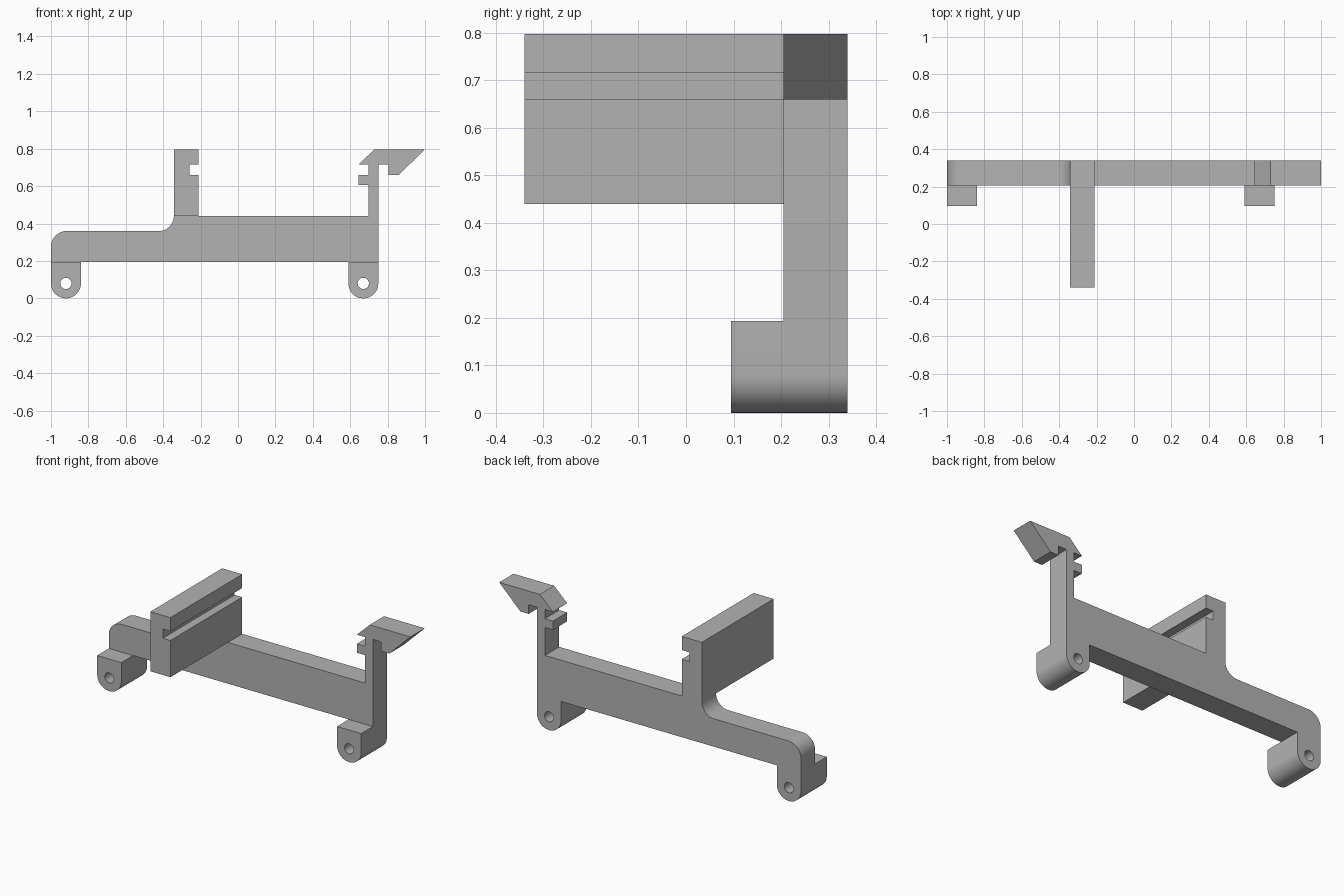
import bpy
import bmesh
from math import pi, cos, sin, radians

cube = bpy.data.objects.get("Cube")
if cube:
    bpy.data.objects.remove(cube, do_unlink=True)

grey = bpy.data.materials.new("plain grey")
grey.use_nodes = True
colour = (0.45, 0.45, 0.45, 1)
grey.diffuse_color = colour
grey.node_tree.nodes["Principled BSDF"].inputs["Base Color"].default_value = colour

BACK, PLATE_FRONT, LUG_FRONT, RAIL_FRONT = 0.34, 0.205, 0.095, -0.34
LUG_R, HOLE_R, LUG_TOP, DECK, TOP = 0.08, 0.03, 0.193, 0.44, 0.797
SLOT_LOW, SLOT_HIGH = 0.66, 0.715
LEFT_LUG, RIGHT_LUG = -0.92, 0.67


def arc(cx, cz, r, start, end, steps=16):
    """Points along an arc, angles in degrees."""
    angles = [radians(start + (end - start) * i / steps) for i in range(steps + 1)]
    return [(cx + r * cos(a), cz + r * sin(a)) for a in angles]


def hole(cx):
    return arc(cx, LUG_R, HOLE_R, 0, 360, 32)[:-1]


def lug_bottom(cx):
    return arc(cx, LUG_R, LUG_R, 180, 360, 24)


def extrude(name, loops, y0, y1):
    """Extrude an x-z outline, with optional holes, from y0 to y1."""
    curve = bpy.data.curves.new(name, "CURVE")
    curve.dimensions = "2D"
    curve.fill_mode = "BOTH"
    curve.extrude = (y1 - y0) / 2
    for loop in loops:
        spline = curve.splines.new("POLY")
        spline.points.add(len(loop) - 1)
        for point, (x, z) in zip(spline.points, loop):
            point.co = (x, z, 0, 1)
        spline.use_cyclic_u = True
    obj = bpy.data.objects.new(name, curve)
    bpy.context.collection.objects.link(obj)
    obj.location.y = (y0 + y1) / 2
    obj.rotation_euler.x = pi / 2
    bpy.ops.object.select_all(action="DESELECT")
    obj.select_set(True)
    bpy.context.view_layer.objects.active = obj
    bpy.ops.object.convert(target="MESH")
    obj = bpy.context.object
    # Weld caps to walls
    bm = bmesh.new()
    bm.from_mesh(obj.data)
    bmesh.ops.remove_doubles(bm, verts=bm.verts, dist=0.0001)
    bmesh.ops.recalc_face_normals(bm, faces=bm.faces)
    bm.to_mesh(obj.data)
    bm.free()
    obj.data.materials.clear()
    obj.data.materials.append(grey)
    bpy.ops.object.shade_smooth_by_angle(angle=radians(30))
    return obj


# Upright clamp jaw with its slot, from lower right round to lower left
jaw = [(-0.21, DECK), (-0.21, SLOT_LOW), (-0.26, SLOT_LOW), (-0.26, SLOT_HIGH),
       (-0.21, SLOT_HIGH), (-0.21, TOP), (-0.343, TOP), (-0.343, DECK)]

# Spring latch: post, hooked head and inner tab
latch = [(0.75, SLOT_HIGH), (0.805, SLOT_HIGH), (0.805, SLOT_LOW), (0.86, SLOT_LOW),
         (1.0, TOP), (0.73, TOP), (0.644, SLOT_HIGH), (0.697, SLOT_HIGH),
         (0.697, SLOT_LOW), (0.644, SLOT_LOW), (0.644, 0.607), (0.697, 0.607),
         (0.697, DECK)]

# Back plate, including the lugs, latch and end of the jaw
outline = lug_bottom(LEFT_LUG)
outline += [(LEFT_LUG + LUG_R, LUG_TOP), (RIGHT_LUG - LUG_R, LUG_TOP)]
outline += lug_bottom(RIGHT_LUG) + latch + jaw
outline += arc(-0.423, DECK, 0.08, 0, -90)[1:]
outline += arc(-0.915, 0.275, 0.085, 90, 180)
extrude("back_plate", [outline, hole(LEFT_LUG), hole(RIGHT_LUG)], PLATE_FRONT, BACK)

# Long jaw rail reaching forward
extrude("jaw_rail", [jaw], RAIL_FRONT, PLATE_FRONT)

# Pivot lugs standing forward of the plate
for side, cx in (("right", LEFT_LUG), ("left", RIGHT_LUG)):
    lug = lug_bottom(cx) + [(cx + LUG_R, LUG_TOP), (cx - LUG_R, LUG_TOP)]
    extrude(side + "_pivot_lug", [lug, hole(cx)], LUG_FRONT, PLATE_FRONT)
